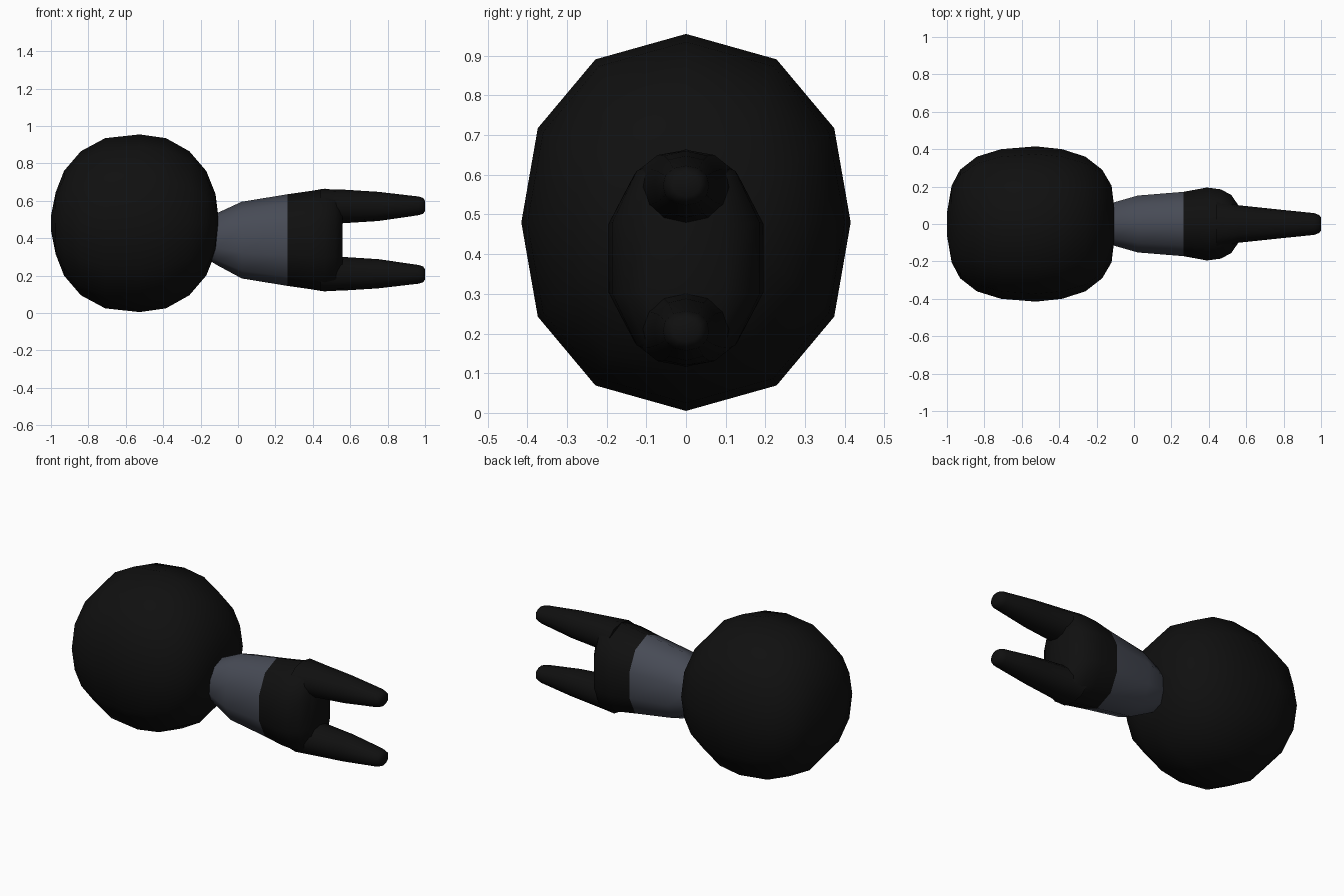
import bpy, bmesh

if "Cube" in bpy.data.objects:
    bpy.data.objects.remove(bpy.data.objects["Cube"])


def make_material(name, rgb):
    m = bpy.data.materials.new(name)
    m.diffuse_color = (*rgb, 1)
    m.use_nodes = True
    m.node_tree.nodes["Principled BSDF"].inputs["Base Color"].default_value = m.diffuse_color
    return m


black = make_material("soft black", (0.005, 0.005, 0.005))
grey = make_material("slate grey", (0.063, 0.07, 0.092))


def mirrored(quarter):
    """Full closed outline from points running top to side (y, z >= 0)."""
    right = quarter + [(y, -z) for y, z in reversed(quarter) if z > 0]
    return right + [(-y, z) for y, z in reversed(right) if y > 0]


ROUND = mirrored([(0, 1), (0.55, 0.865), (0.9, 0.5), (1, 0)])
BLOCK = mirrored([(0, 1), (0.67, 0.8), (1, 0.33)])


def loft(name, outline, sections, mats, angle=1.2, split=None):
    """Skin an outline along x; sections are (x, centre z, y radius, z radius)."""
    bm = bmesh.new()
    rings = [[bm.verts.new((x, y * ry, cz + z * rz)) for y, z in outline]
             for x, cz, ry, rz in sections]
    n = len(outline)
    for a, b in zip(rings, rings[1:]):
        for i in range(n):
            j = (i + 1) % n
            bm.faces.new((a[i], a[j], b[j], b[i]))
    bm.faces.new(rings[0])
    bm.faces.new(rings[-1])
    bmesh.ops.recalc_face_normals(bm, faces=bm.faces)
    if split is not None:
        for f in bm.faces:
            f.material_index = int(f.calc_center_median().x > split)
    me = bpy.data.meshes.new(name)
    bm.to_mesh(me)
    bm.free()
    for m in mats:
        me.materials.append(m)
    ob = bpy.data.objects.new(name, me)
    bpy.context.collection.objects.link(ob)
    bpy.ops.object.select_all(action='DESELECT')
    ob.select_set(True)
    bpy.context.view_layer.objects.active = ob
    bpy.ops.object.shade_smooth_by_angle(angle=angle)
    return ob


# Large rounded ball
C = 0.48
loft("ball", ROUND, [
    (-1.0, C, 0.06, 0.04), (-0.975, C, 0.205, 0.165), (-0.93, C, 0.29, 0.28),
    (-0.84, C, 0.36, 0.385), (-0.71, C, 0.40, 0.455), (-0.525, C, 0.415, 0.475),
    (-0.385, C, 0.40, 0.455), (-0.26, C, 0.36, 0.385), (-0.17, C, 0.29, 0.28),
    (-0.12, C, 0.205, 0.155), (-0.107, C, 0.10, 0.05)], [black])

# Body: grey neck, black head
B = 0.39
loft("body", BLOCK, [
    (-0.16, 0.395, 0.09, 0.11), (-0.11, 0.395, 0.115, 0.14),
    (0.02, B, 0.152, 0.205), (0.265, B, 0.172, 0.245),
    (0.39, B, 0.195, 0.263), (0.465, B, 0.185, 0.275),
    (0.52, B, 0.155, 0.265), (0.558, B, 0.10, 0.235)], [grey, black], split=0.265)

# Two tapering prongs, mirrored about the body's centre height
for name, s in (("upper_prong", 1), ("lower_prong", -1)):
    loft(name, ROUND, [
        (x, B + s * d, ry, rz) for x, d, ry, rz in (
            (0.44, 0.175, 0.13, 0.098), (0.56, 0.18, 0.10, 0.09),
            (0.75, 0.18, 0.08, 0.078), (0.965, 0.183, 0.058, 0.05),
            (0.99, 0.183, 0.048, 0.042), (1.0, 0.183, 0.034, 0.027))], [black])
